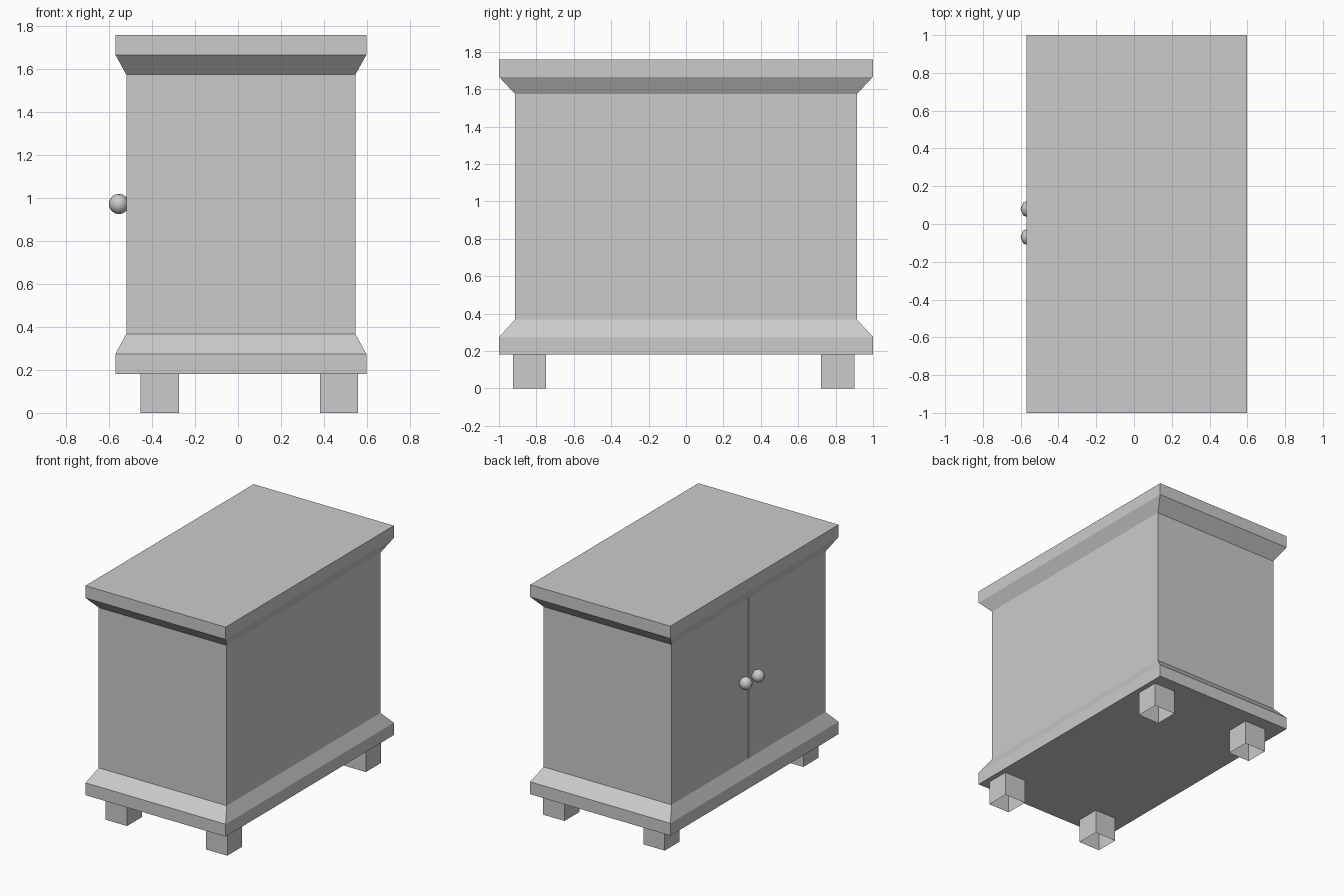
import bpy, bmesh, math
from mathutils import Matrix

if "Cube" in bpy.data.objects:
    bpy.data.objects.remove(bpy.data.objects["Cube"])


def new_object(name, bm):
    bmesh.ops.recalc_face_normals(bm, faces=bm.faces[:])
    mesh = bpy.data.meshes.new(name)
    bm.to_mesh(mesh)
    bm.free()
    ob = bpy.data.objects.new(name, mesh)
    bpy.context.collection.objects.link(ob)
    return ob


def loft(name, sections, capped=True):
    """Join stacked outlines, each given as (points, z)."""
    bm = bmesh.new()
    rings = [[bm.verts.new((x, y, z)) for x, y in pts] for pts, z in sections]
    n = len(rings[0])
    for low, high in zip(rings, rings[1:]):
        for i in range(n):
            j = (i + 1) % n
            bm.faces.new((low[i], low[j], high[j], high[i]))
    if capped:
        bm.faces.new(rings[0][::-1])
        bm.faces.new(rings[-1])
    return new_object(name, bm)


def rect(x0, x1, y0, y1):
    return [(x0, y0), (x1, y0), (x1, y1), (x0, y1)]


outer = rect(-0.57, 0.597, -1, 1)
inner = rect(-0.52, 0.546, -0.914, 0.914)

# Plinth and cornice, each a slab with a sloped moulding
loft("plinth", [(outer, 0.182), (outer, 0.275), (inner, 0.368)])
loft("cornice", [(inner, 1.574), (outer, 1.666), (outer, 1.758)])

# Cabinet body with the narrow groove between its two doors
gap, depth = 0.004, 0.02
groove = [(-0.52, gap), (-0.52 + depth, gap), (-0.52 + depth, -gap), (-0.52, -gap)]
body = inner + groove
loft("cabinet_body", [(body, 0.368), (body, 1.574)])

# Square hollow feet, open underneath
for end, x in (("front", -0.453), ("back", 0.381)):
    for side, y in (("right", -0.926), ("left", 0.722)):
        foot = rect(x, x + 0.178, y, y + 0.178)
        loft(f"{end}_{side}_foot", [(foot, 0), (foot, 0.182)], capped=False)

# Round door knobs
for side, y in (("right", -0.069), ("left", 0.079)):
    bm = bmesh.new()
    bmesh.ops.create_uvsphere(
        bm, u_segments=8, v_segments=8, radius=0.047,
        matrix=Matrix.Translation((-0.554, y, 0.972)))
    for f in bm.faces:
        f.smooth = True
    new_object(f"{side}_door_knob", bm)
